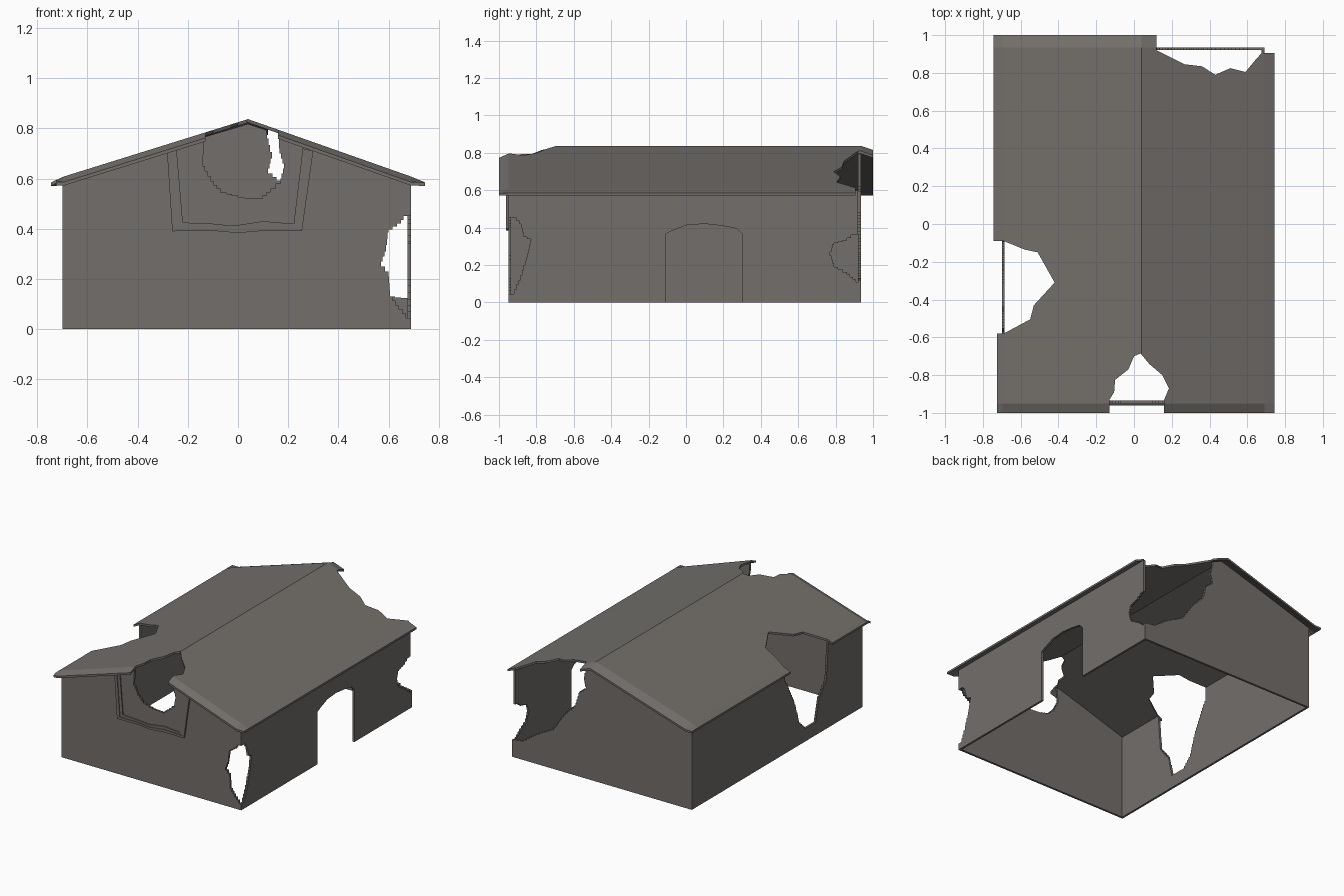
import bpy, bmesh, math
from mathutils import Vector

if "Cube" in bpy.data.objects:
    bpy.data.objects.remove(bpy.data.objects["Cube"])

mat = bpy.data.materials.new("weathered_grey")
mat.diffuse_color = (0.17, 0.158, 0.145, 1)
mat.use_nodes = True
mat.node_tree.nodes["Principled BSDF"].inputs["Base Color"].default_value = mat.diffuse_color

# Maps a 2D outline point plus depth into 3D
PLANES = {
    "front": lambda u, v, d: (u, d, v),   # outline in x,z
    "side": lambda u, v, d: (d, u, v),    # outline in y,z
    "top": lambda u, v, d: (u, v, d),     # outline in x,y
}


def finish(bm, name):
    bmesh.ops.recalc_face_normals(bm, faces=bm.faces)
    me = bpy.data.meshes.new(name)
    bm.to_mesh(me)
    bm.free()
    me.materials.append(mat)
    ob = bpy.data.objects.new(name, me)
    bpy.context.collection.objects.link(ob)
    return ob


def prism(name, pts, plane, d0, d1):
    f = PLANES[plane]
    bm = bmesh.new()
    a = [bm.verts.new(f(u, v, d0)) for u, v in pts]
    b = [bm.verts.new(f(u, v, d1)) for u, v in pts]
    bm.faces.new(a)
    bm.faces.new(b)
    n = len(pts)
    for i in range(n):
        j = (i + 1) % n
        bm.faces.new((a[i], a[j], b[j], b[i]))
    return finish(bm, name)


def stairs(pts, step=0.024):
    """Turn an open path into small brick-like steps."""
    out = [pts[0]]
    for (u0, v0), (u1, v1) in zip(pts, pts[1:]):
        n = max(1, round(math.hypot(u1 - u0, v1 - v0) / step))
        for i in range(1, n + 1):
            u, v = u0 + (u1 - u0) * i / n, v0 + (v1 - v0) * i / n
            pu, pv = out[-1]
            if abs(u - pu) > 1e-5 and abs(v - pv) > 1e-5:
                out.append((u, pv))
            out.append((u, v))
    return out


def cut(ob, pts, plane, d0, d1):
    c = prism("cutter", pts, plane, d0, d1)
    c.hide_render = True
    m = ob.modifiers.new("hole", 'BOOLEAN')
    m.operation, m.solver, m.object = 'DIFFERENCE', 'EXACT', c
    bpy.context.view_layer.objects.active = ob
    bpy.ops.object.modifier_apply(modifier=m.name)
    bpy.data.objects.remove(c)


# Gable walls
L, R, F, B, T = -0.70, 0.69, -0.95, 0.935, 0.015
gable = [(L, 0), (R, 0), (R, 0.597), (0.04, 0.818), (L, 0.597)]
front = prism("front_wall", gable, "front", F, F + T)
back = prism("back_wall", gable, "front", B - T, B)

# Side walls
def side_rect(z):
    return [(F + T, 0), (B - T, 0), (B - T, z), (F + T, z)]
left = prism("left_wall", side_rect(0.597), "side", L, L + T)
right = prism("right_wall", side_rect(0.597), "side", R - T, R)

# Broken holes in the front wall
cut(front, stairs([(-0.13, 0.9), (-0.135, 0.74), (-0.142, 0.65), (-0.11, 0.59),
                   (-0.07, 0.545), (0, 0.525), (0.08, 0.52), (0.13, 0.56),
                   (0.17, 0.6), (0.183, 0.66), (0.165, 0.72), (0.16, 0.9)]),
    "front", F - 0.1, F + 0.1)
cut(front, stairs([(0.75, 0.45), (0.67, 0.45), (0.65, 0.42), (0.6, 0.385), (0.59, 0.31),
                   (0.57, 0.25), (0.6, 0.21), (0.605, 0.13), (0.64, 0.08),
                   (0.67, 0.045), (0.75, 0.045)]), "front", F - 0.1, F + 0.1)

# Collapsed corner of the back wall
cut(back, stairs([(0.11, 0.9), (0.115, 0.76), (0.135, 0.68), (0.12, 0.62), (0.17, 0.58),
                  (0.2, 0.48), (0.28, 0.4), (0.37, 0.27), (0.5, 0.2),
                  (0.6, 0.13), (0.75, 0.11)]) + [(0.75, 0.9)],
    "front", B - 0.1, B + 0.1)

# Left wall hole
cut(left, stairs([(-0.09, 0.7), (-0.095, 0.5), (-0.13, 0.44), (-0.2, 0.3), (-0.25, 0.15),
                  (-0.31, 0.09), (-0.43, 0.09), (-0.47, 0.25), (-0.55, 0.35),
                  (-0.56, 0.46), (-0.58, 0.7)]), "side", L - 0.1, L + 0.1)

# Right wall holes at both corners, and the doorway
cut(right, stairs([(-1, 0.45), (-0.92, 0.45), (-0.89, 0.42), (-0.87, 0.35), (-0.83, 0.33),
                   (-0.845, 0.26), (-0.86, 0.2), (-0.885, 0.12), (-0.92, 0.045),
                   (-1, 0.045)]), "side", R - 0.1, R + 0.1)
cut(right, stairs([(1, 0.37), (0.905, 0.36), (0.86, 0.33), (0.79, 0.31), (0.77, 0.25),
                   (0.79, 0.19), (0.86, 0.15), (0.91, 0.11), (1, 0.11)]),
    "side", R - 0.1, R + 0.1)
cut(right, [(-0.11, -0.1), (0.3, -0.1), (0.3, 0.365), (0.27, 0.395), (0.19, 0.41),
            (0.1, 0.42), (0.0, 0.412), (-0.08, 0.38), (-0.11, 0.365)],
    "side", R - 0.1, R + 0.1)

# Roof sheet with flared eaves on every edge
xs = [(-0.745, 0.585), (-0.695, 0.608), (0.04, 0.837), (0.69, 0.608), (0.745, 0.585)]
ys = [(-1, -0.022), (-0.95, 0), (0.935, 0), (1, -0.022)]
bm = bmesh.new()
layers = []
for t in (0, -0.014):
    layers.append([[bm.verts.new((x, y, z + t + (dz if 0 < i < 4 else 0)))
                    for y, dz in ys] for i, (x, z) in enumerate(xs)])
for g in layers:
    for i in range(4):
        for j in range(3):
            bm.faces.new((g[i][j], g[i + 1][j], g[i + 1][j + 1], g[i][j + 1]))
a, b = layers
for i in range(4):
    for j in (0, 3):
        bm.faces.new((a[i][j], a[i + 1][j], b[i + 1][j], b[i][j]))
for j in range(3):
    for i in (0, 4):
        bm.faces.new((a[i][j], a[i][j + 1], b[i][j + 1], b[i][j]))
roof = finish(bm, "roof")

# Torn openings in the roof
cut(roof, [(0.12, 1.1), (0.12, 0.92), (0.2, 0.88), (0.27, 0.845), (0.36, 0.835),
           (0.43, 0.79), (0.51, 0.825), (0.59, 0.805), (0.64, 0.865),
           (0.68, 0.91), (0.69, 0.905), (0.8, 0.905), (0.8, 1.1)], "top", 0.3, 1)
cut(roof, [(-0.8, -0.09), (-0.69, -0.09), (-0.58, -0.135), (-0.51, -0.15),
           (-0.42, -0.31), (-0.53, -0.43), (-0.55, -0.505), (-0.69, -0.58),
           (-0.725, -0.58), (-0.725, -1.1), (-0.8, -1.1)], "top", 0.3, 1)
cut(roof, [(-0.13, -1.1), (-0.13, -0.93), (-0.105, -0.89), (-0.1, -0.825), (-0.03, -0.77),
           (0, -0.7), (0.035, -0.685), (0.08, -0.74), (0.15, -0.8),
           (0.185, -0.87), (0.16, -0.93), (0.16, -1.1)], "top", 0.3, 1)

# Raised frame on the front gable, in an outer and a thinner inner band
def frame(name, outer, inner, depth):
    prism(name, outer + inner[::-1], "front", F - depth, F + 0.002)

o = [(-0.283, 0.71), (-0.262, 0.39), (-0.1, 0.392), (0, 0.383), (0.1, 0.392),
     (0.255, 0.392), (0.3, 0.71)]
i = [(-0.245, 0.72), (-0.22, 0.425), (-0.1, 0.42), (-0.02, 0.412), (0.1, 0.43),
     (0.222, 0.42), (0.258, 0.72)]
m = [((p[0] + q[0]) / 2, (p[1] + q[1]) / 2) for p, q in zip(o, i)]
frame("gable_frame_outer", o, m, 0.012)
frame("gable_frame_inner", m, i, 0.007)
